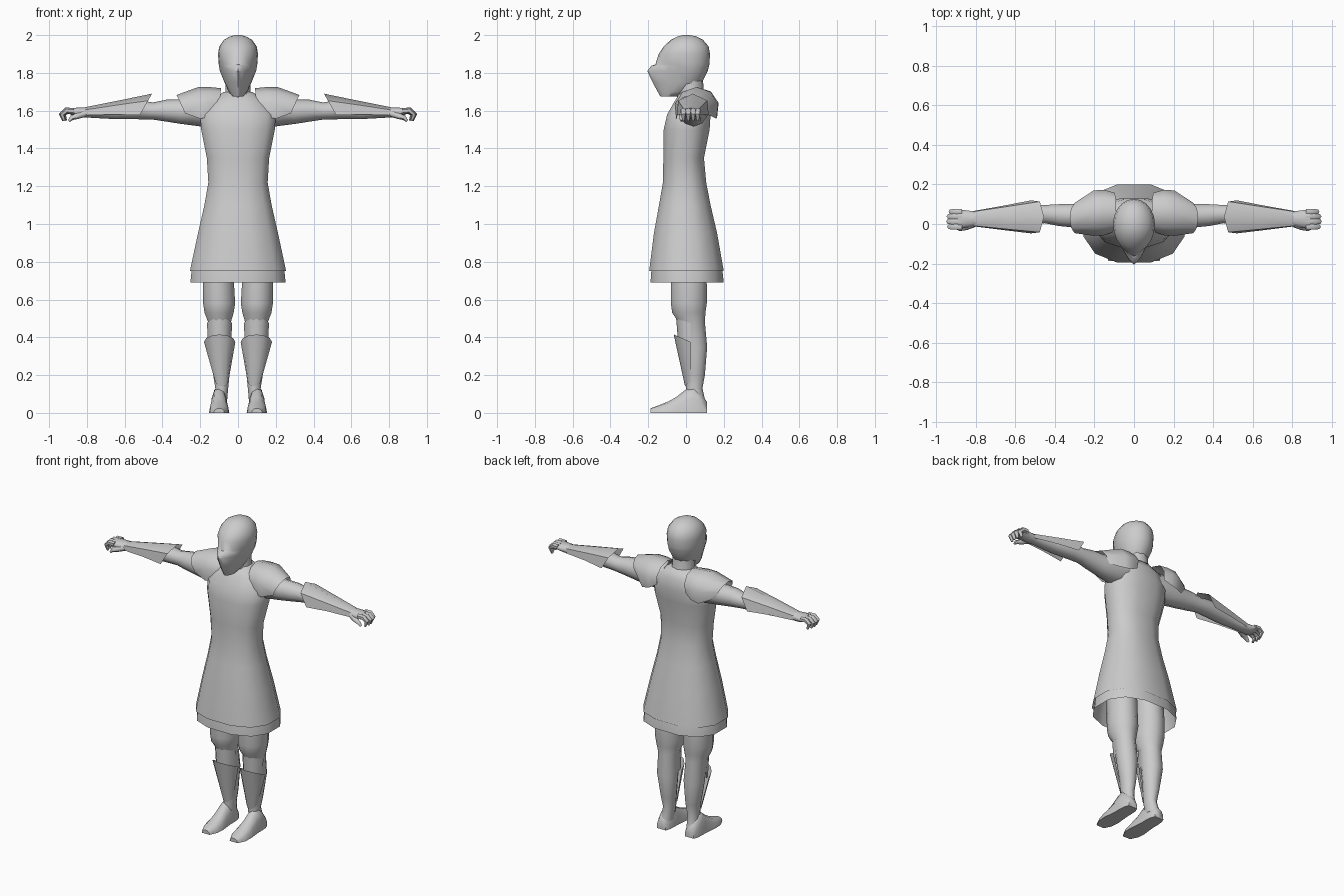
import bpy, math
from mathutils import Vector

if "Cube" in bpy.data.objects:
    bpy.data.objects.remove(bpy.data.objects["Cube"])

grey = bpy.data.materials.new("plain_grey")
grey.diffuse_color = (0.6, 0.6, 0.6, 1)
grey.use_nodes = True
grey.node_tree.nodes["Principled BSDF"].inputs["Base Color"].default_value = grey.diffuse_color


def loft(name, rings, closed=True, caps=(True, True), mirror=False, angle=60):
    """Skin a list of equal point rings; optionally mirror across x."""
    n = len(rings[0])
    verts = [tuple(p) for r in rings for p in r]
    faces = []
    for i in range(len(rings) - 1):
        for j in range(n if closed else n - 1):
            k = (j + 1) % n
            faces.append((i * n + j, i * n + k, (i + 1) * n + k, (i + 1) * n + j))
    if closed and caps[0]:
        faces.append(tuple(reversed(range(n))))
    if closed and caps[1]:
        faces.append(tuple(range((len(rings) - 1) * n, len(rings) * n)))
    me = bpy.data.meshes.new(name)
    me.from_pydata(verts, [], faces)
    me.materials.append(grey)
    ob = bpy.data.objects.new(name, me)
    bpy.context.collection.objects.link(ob)
    bpy.ops.object.select_all(action='DESELECT')
    ob.select_set(True)
    bpy.context.view_layer.objects.active = ob
    bpy.ops.object.mode_set(mode='EDIT')
    bpy.ops.mesh.select_all(action='SELECT')
    bpy.ops.mesh.normals_make_consistent(inside=False)
    bpy.ops.object.mode_set(mode='OBJECT')
    bpy.ops.object.shade_smooth_by_angle(angle=math.radians(angle))
    if mirror:
        m = ob.modifiers.new("mirror", 'MIRROR')
        m.use_mirror_merge = False
    return ob


def sgnpow(v, e):
    return math.copysign(abs(v) ** e, v)


def ring(c, u, v, a, b, n=12, p=2.0, half=True):
    """Superellipse ring around c in the plane of u and v."""
    c, u, v = Vector(c), Vector(u), Vector(v)
    off = 0.5 if half else 0
    s = math.cos(math.pi / n) ** (2 / p) if half else 1
    pts = []
    for i in range(n):
        t = 2 * math.pi * (i + off) / n
        pts.append(c + u * (a / s * sgnpow(math.cos(t), 2 / p))
                   + v * (b / s * sgnpow(math.sin(t), 2 / p)))
    return pts


X, Y, Z = (1, 0, 0), (0, 1, 0), (0, 0, 1)


def flat_rings(rows, p=2.4, n=12):
    """Horizontal rings from (z, half width, y front, y back)."""
    return [ring((0, (f + b) / 2, z), X, Y, w, (b - f) / 2, n, p) for z, w, f, b in rows]


# Tunic, open at the hem, and the under layer showing below it
loft("tunic", flat_rings([
    (0.75, .255, -.195, .2), (0.95, .212, -.17, .165), (1.1, .178, -.143, .13),
    (1.22, .157, -.122, .107), (1.35, .165, -.12, .095), (1.5, .195, -.118, .125),
    (1.58, .2, -.1, .13), (1.65, .15, -.06, .125), (1.7, .075, -.03, .095)]),
    caps=(False, True))
loft("under_tunic", flat_rings([
    (0.69, .252, -.188, .2), (0.76, .245, -.183, .192), (0.9, .21, -.16, .155)]),
    caps=(False, False))

# Neck
loft("neck", [ring((0, y, z), X, Y, r, r, 10) for z, y, r in
              [(1.6, .03, .085), (1.68, .025, .068), (1.78, .02, .065)]])


# Head with a pointed face mask; p below 2 sharpens the front
def head_ring(z, w, f, b, p):
    yc, n, pts = (0.0 if f < -.05 else (f + b) / 2), 20, []
    if z < 1.72:
        yc = (f + b) / 2
    for i in range(n):
        t = 2 * math.pi * i / n
        s, c = math.sin(t), math.cos(t)
        if c >= 0:
            pts.append((w * s, yc + (b - yc) * c, z))
        else:
            pts.append((w * sgnpow(s, 2 / p), yc - (yc - f) * abs(c) ** (2 / p), z))
    return pts


loft("head", [head_ring(*r) for r in [
    (1.675, .028, -.135, -.03, 1.7), (1.70, .048, -.15, .04, 1.6),
    (1.75, .072, -.177, .085, 1.5), (1.81, .096, -.205, .115, 1.4),
    (1.838, .101, -.183, .122, 1.5), (1.845, .102, -.162, .124, 1.7),
    (1.9, .106, -.145, .127, 2), (1.94, .099, -.118, .12, 2),
    (1.975, .074, -.08, .09, 2), (1.993, .042, -.045, .055, 2),
    (2.0, .015, -.015, .02, 2)]], angle=50)

# Arms: (x, y, z, half depth, half height)
loft("arm", [ring((x, y, z), Y, Z, a, b, 10) for x, y, z, a, b in [
    (.10, .03, 1.61, .08, .08), (.2, .04, 1.603, .075, .082),
    (.3, .042, 1.595, .06, .062), (.38, .045, 1.6, .055, .055),
    (.45, .05, 1.598, .046, .043), (.52, .045, 1.605, .05, .048),
    (.65, .035, 1.595, .045, .038), (.78, .028, 1.59, .033, .026),
    (.84, .025, 1.59, .043, .025), (.89, .025, 1.597, .05, .016)]], mirror=True)


# Fingers and thumb: tapered tubes along a curled path
def finger(name, path, radii):
    pts, rings = [Vector(q) for q in path], []
    for i, q in enumerate(pts):
        d = (pts[min(i + 1, len(pts) - 1)] - pts[max(i - 1, 0)]).normalized()
        u = (Vector(Y) - d * d.y).normalized()
        rings.append(ring(q, u, d.cross(u), radii[i], radii[i], 6))
    loft(name, rings, mirror=True)


for i, (y, dx) in enumerate([(-.014, -.003), (.012, .002), (.038, 0), (.062, -.01)]):
    finger(f"finger_{i + 1}",
           [(.87, y, 1.598), (.91 + dx, y, 1.6), (.934 + dx, y, 1.58), (.922 + dx, y, 1.547)],
           (.015, .014, .012, .006))
finger("thumb", [(.81, 0, 1.585), (.85, -.017, 1.572), (.88, -.024, 1.562), (.895, -.022, 1.545)],
       (.016, .014, .011, .006))


# Armour plates: arched shells over the arm, open below
def arch(name, rows, n):
    rings = []
    for x, y, z, a, b, slant in rows:
        r = []
        for i in range(n):
            t = math.radians(-25 + 230 * i / (n - 1))
            r.append((x + slant * (1 - math.sin(t)) / 1.42, y + a * math.cos(t), z + b * math.sin(t)))
        rings.append(r)
    loft(name, rings, closed=False, mirror=True, angle=45)


arch("shoulder_plate", [
    (.09, .06, 1.632, .1, .087, .012), (.15, .058, 1.615, .118, .11, 0),
    (.21, .055, 1.607, .118, .118, -.01), (.325, .03, 1.615, .078, .068, -.045)], 7)
arch("forearm_guard", [
    (.455, .036, 1.61, .092, .08, .065), (.63, .031, 1.602, .068, .052, .03),
    (.81, .027, 1.588, .043, .03, 0)], 5)

# Legs: (z, x, y, half width, half depth)
loft("leg", [ring((x, y, z), X, Y, a, b, 12) for z, x, y, a, b in [
    (.05, .095, .055, .036, .05), (.13, .086, .044, .034, .043),
    (.2, .088, .05, .043, .05), (.35, .095, .05, .062, .062),
    (.48, .098, .03, .06, .07), (.53, .1, .015, .077, .088),
    (.58, .1, .015, .085, .095), (.68, .103, .015, .082, .095),
    (.95, .1, 0, .085, .09)]], mirror=True)

# Feet with a flat sole: (y, half width, height)
loft("foot", [[(q.x, q.y, max(q.z, 0)) for q in ring((.1, y, 0), X, Z, w, h, 12, 2.3, False)]
              for y, w, h in [(.11, .032, .06), (.08, .042, .1), (.04, .045, .14),
                              (0, .045, .125), (-.05, .05, .085), (-.09, .054, .062),
                              (-.14, .05, .042), (-.188, .028, .024)]], mirror=True)


# Shin and knee guards: half shells wrapped round the front of the leg
def half_wrap(name, rows):
    rings = []
    for z, x, a, b, drop in rows:
        r = []
        for i in range(7):
            t = math.pi * i / 6
            r.append((x - a * math.cos(t), .025 - b * math.sin(t),
                      z - drop * (1 - math.sin(t))))
        rings.append(r)
    loft(name, rings, closed=False, mirror=True)


half_wrap("shin_guard", [(.14, .086, .036, .03, -.03), (.415, .097, .083, .09, .04)])
half_wrap("knee_guard", [(.36, .097, .062, .066, 0), (.5, .098, .066, .077, .025)])
